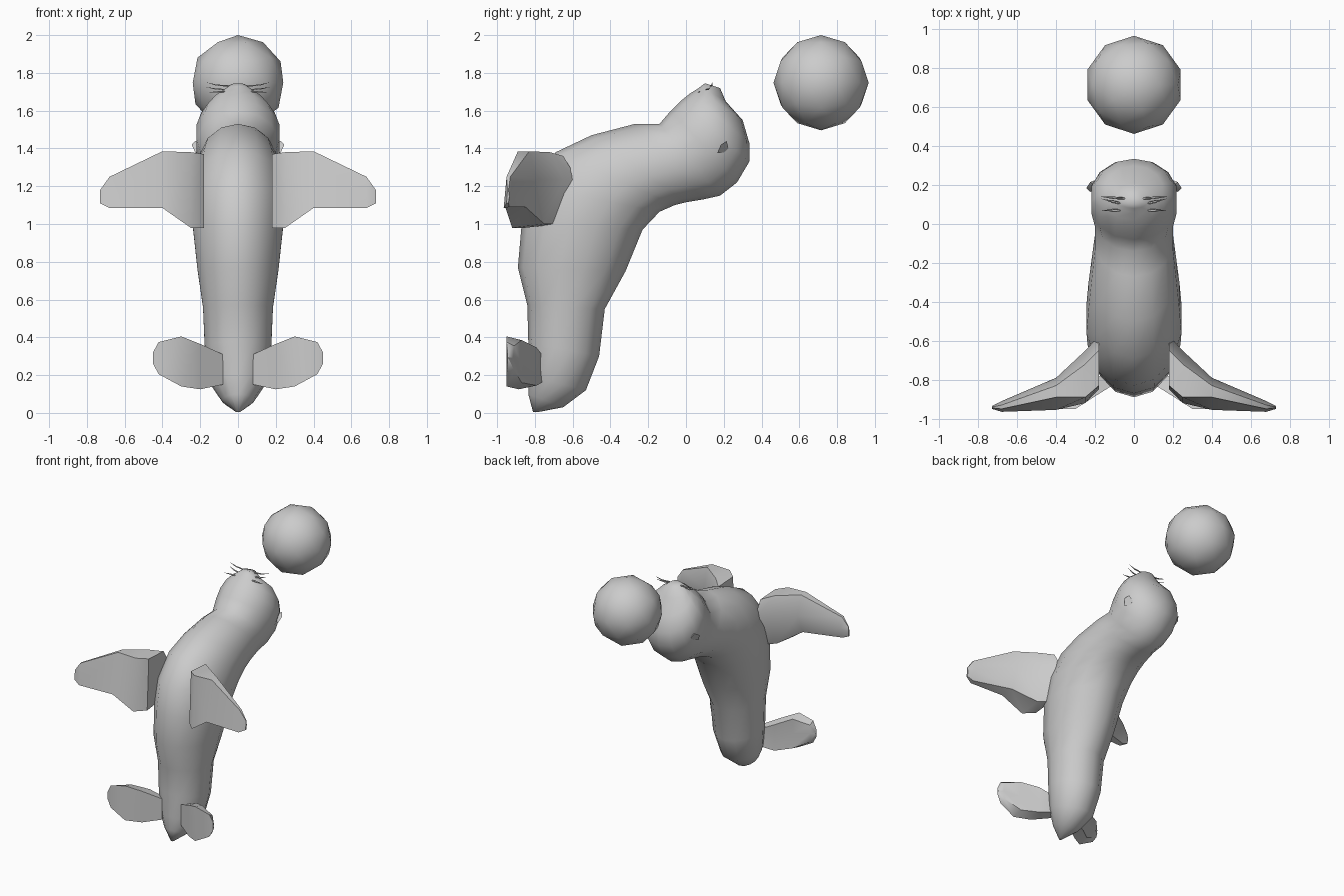
import bpy, bmesh, math
from mathutils import Vector

if "Cube" in bpy.data.objects:
    bpy.data.objects.remove(bpy.data.objects["Cube"])

grey = bpy.data.materials.new("seal grey")
grey.diffuse_color = (0.6, 0.6, 0.6, 1)
grey.use_nodes = True
grey.node_tree.nodes["Principled BSDF"].inputs["Base Color"].default_value = grey.diffuse_color


def finish(name, bm, angle=180):
    bmesh.ops.recalc_face_normals(bm, faces=bm.faces)
    mesh = bpy.data.meshes.new(name)
    bm.to_mesh(mesh)
    bm.free()
    obj = bpy.data.objects.new(name, mesh)
    bpy.context.collection.objects.link(obj)
    mesh.materials.append(grey)
    bpy.ops.object.select_all(action='DESELECT')
    obj.select_set(True)
    bpy.context.view_layer.objects.active = obj
    bpy.ops.object.shade_smooth_by_angle(angle=math.radians(angle))
    return obj


def loft(name, rings, angle=180):
    """Skin a row of equal-length rings and cap both ends."""
    bm = bmesh.new()
    loops = [[bm.verts.new(p) for p in ring] for ring in rings]
    n = len(loops[0])
    for a, b in zip(loops, loops[1:]):
        for i in range(n):
            j = (i + 1) % n
            bm.faces.new((a[i], a[j], b[j], b[i]))
    bm.faces.new(loops[0])
    bm.faces.new(loops[-1])
    return finish(name, bm, angle)


# Body and head: belly (y, z), back (y, z), half width
sections = [
    (-.81, .005, -.78, .005, .012),
    (-.835, .10, -.65, .03, .085),
    (-.835, .20, -.53, .12, .15),
    (-.835, .38, -.46, .30, .18),
    (-.84, .57, -.43, .55, .19),
    (-.89, .77, -.32, .75, .22),
    (-.87, 1.0, -.23, .97, .245),
    (-.83, 1.2, -.14, 1.065, .25),
    (-.69, 1.38, -.06, 1.10, .24),
    (-.50, 1.47, .0, 1.115, .225),
    (-.27, 1.53, .09, 1.13, .205),
    (-.14, 1.53, .18, 1.15, .205),
    (-.08, 1.60, .27, 1.22, .225),
    (-.03, 1.65, .335, 1.33, .225),
    (.02, 1.69, .335, 1.43, .20),
    (.06, 1.715, .30, 1.55, .15),
    (.08, 1.73, .21, 1.65, .09),
    (.10, 1.745, .18, 1.72, .045),
]
rings = []
for y0, z0, y1, z1, w in sections:
    a, b = Vector((0, y0, z0)), Vector((0, y1, z1))
    mid, half = (a + b) / 2, (a - b) / 2
    ring = []
    for i in range(14):
        t = 2 * math.pi * i / 14
        ring.append(mid + half * math.cos(t) + Vector((w * math.sin(t), 0, 0)))
    rings.append(ring)
loft("body", rings)

# Front flippers: x, then (y, z) around each cross-section
fore = [
    (.18, [(-.83, 1.37), (-.85, .98), (-.68, 1.0), (-.575, 1.235), (-.65, 1.36)]),
    (.25, [(-.89, 1.38), (-.92, .98), (-.75, 1.0), (-.65, 1.235), (-.72, 1.38)]),
    (.40, [(-.89, 1.385), (-.955, 1.085), (-.85, 1.09), (-.79, 1.235), (-.83, 1.385)]),
    (.68, [(-.95, 1.25), (-.965, 1.085), (-.935, 1.09), (-.91, 1.17), (-.93, 1.25)]),
    (.73, [(-.945, 1.18), (-.95, 1.11), (-.94, 1.11), (-.935, 1.145), (-.94, 1.18)]),
]
# Tail flippers: x, top z, bottom z, front y, back y
tail = [
    (.08, .31, .15, -.81, -.75),
    (.20, .365, .125, -.885, -.79),
    (.30, .405, .14, -.95, -.87),
    (.42, .375, .205, -.95, -.91),
    (.45, .32, .26, -.945, -.935),
]
for s, side in ((1, "right"), (-1, "left")):
    loft(side + "_front_flipper",
         [[(s * x, y, z) for y, z in pts] for x, pts in fore], 45)
    loft(side + "_tail_flipper",
         [[(s * x, f, zt), (s * x, f, zb), (s * x, b, zb + .02),
           (s * x, b - .005, (zt + zb) / 2), (s * x, b, zt - .02)]
          for x, zt, zb, f, b in tail], 45)

    # Whiskers: thin tapering blades
    bm = bmesh.new()
    for y, z, dy, dz in ((.07, 1.70, .0, -.005), (.10, 1.71, .03, .015),
                         (.13, 1.73, .01, .02)):
        root = [Vector((s * .04, y, z + .004)), Vector((s * .04, y + .006, z - .003)),
                Vector((s * .04, y - .006, z - .003))]
        mid = Vector((s * .07, dy * .5, dz * .2))
        base = [bm.verts.new(p) for p in root]
        belt = [bm.verts.new(p + mid) for p in root]
        tip = bm.verts.new((s * .17, y + dy, z + dz))
        for i in range(3):
            j = (i + 1) % 3
            bm.faces.new((base[i], base[j], belt[j], belt[i]))
            bm.faces.new((belt[i], belt[j], tip))
        bm.faces.new(base)
    finish(side + "_whiskers", bm)

    # Eye: small leaf-shaped lid lifted at its outer corner
    bm = bmesh.new()
    leaf = [(.225, .165, 1.375), (.245, .185, 1.42), (.225, .215, 1.44),
            (.20, .225, 1.40), (.20, .20, 1.378)]
    outer = [bm.verts.new((s * x, y, z)) for x, y, z in leaf]
    inner = bm.verts.new((s * .17, .18, 1.41))
    bm.faces.new(outer)
    for i in range(5):
        bm.faces.new((outer[i], outer[(i + 1) % 5], inner))
    finish(side + "_eye", bm, 40)

# Ball
bm = bmesh.new()
bmesh.ops.create_icosphere(bm, subdivisions=2, radius=.252)
bmesh.ops.translate(bm, verts=bm.verts, vec=(0, .715, 1.748))
finish("ball", bm)
